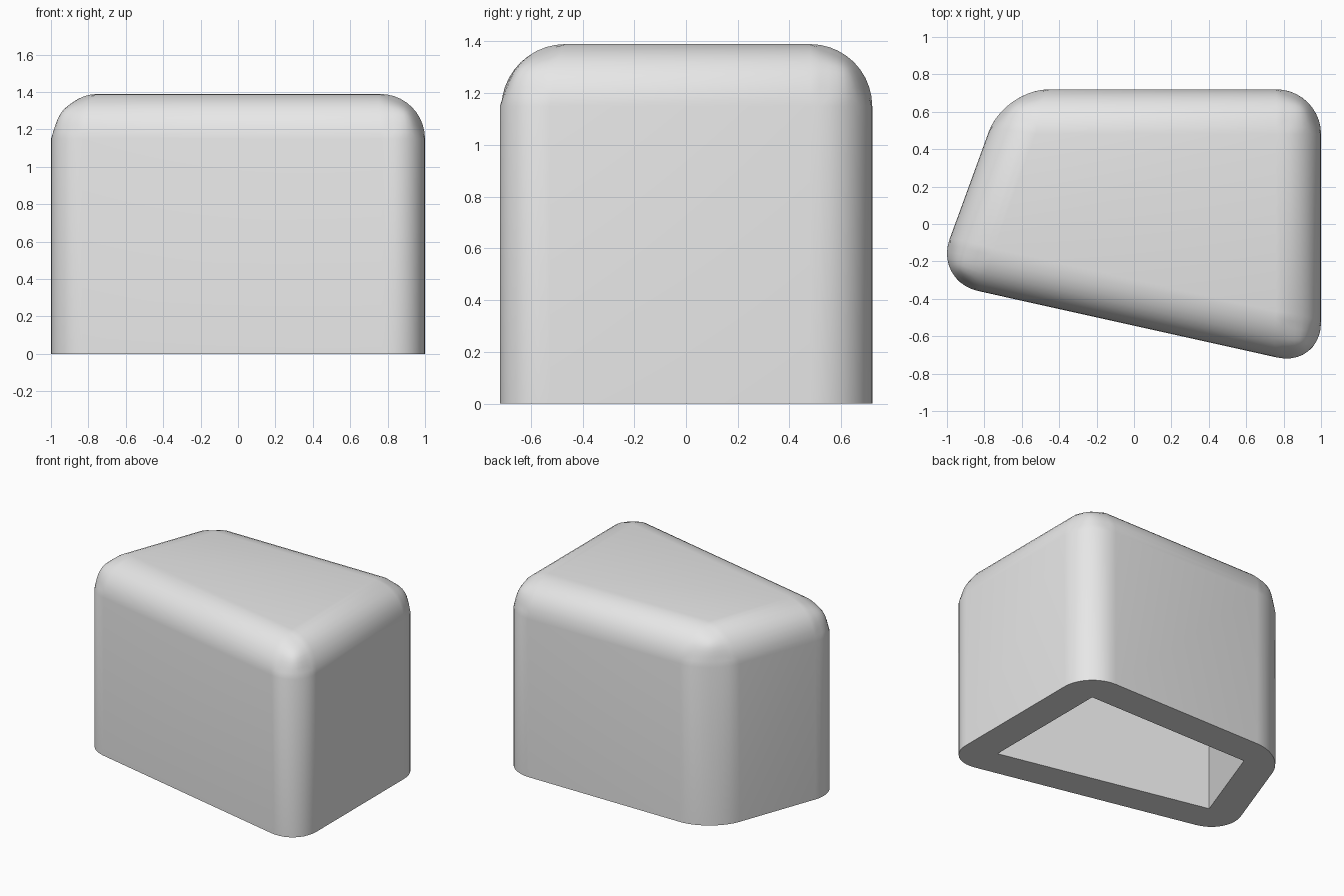
import bpy
import bmesh
import math
from mathutils import Vector

HEIGHT = 1.39
WALL = 0.23
ROUND = 0.24

cube = bpy.data.objects.get("Cube")
if cube:
    bpy.data.objects.remove(cube, do_unlink=True)

# Footprint corners, counter-clockwise from the front
footprint = [Vector(p) for p in ((-1.068, -0.306), (1, -0.766), (1, 0.72), (-0.694, 0.72))]


def inset(corners, d):
    """Move every side of a convex outline inward by d."""
    result = []
    for i, p in enumerate(corners):
        a = (corners[i - 1] - p).normalized()
        b = (corners[(i + 1) % len(corners)] - p).normalized()
        result.append(p + (a + b) * d / abs(a.cross(b)))
    return result


def open_box(bm, corners, height):
    """Walls and lid without a floor; returns its bottom vertices and its faces."""
    low = [bm.verts.new((p.x, p.y, 0)) for p in corners]
    high = [bm.verts.new((p.x, p.y, height)) for p in corners]
    faces = [bm.faces.new(high)]
    for i in range(len(corners)):
        j = (i + 1) % len(corners)
        faces.append(bm.faces.new((low[i], low[j], high[j], high[i])))
    return low, faces


bm = bmesh.new()

# Outer shell with rounded upright and top edges
open_box(bm, footprint, HEIGHT)
rounded = [e for e in bm.edges if not e.is_boundary]
bmesh.ops.bevel(bm, geom=rounded, offset=ROUND, offset_type='OFFSET',
                segments=10, profile=0.5, affect='EDGES', clamp_overlap=True)

# Sharp-cornered cavity, open underneath
open_box(bm, inset(footprint, WALL), HEIGHT - WALL)

# Flat rim joining the shell to the cavity
rim_edges = [e for e in bm.edges if e.is_boundary]
bmesh.ops.triangle_fill(bm, edges=rim_edges, use_beauty=True, normal=(0, 0, -1))
bmesh.ops.recalc_face_normals(bm, faces=bm.faces)

mesh = bpy.data.meshes.new("hollow_cover")
bm.to_mesh(mesh)
bm.free()
cover = bpy.data.objects.new("hollow_cover", mesh)
bpy.context.collection.objects.link(cover)

# Plain grey material
grey = bpy.data.materials.new("light_grey")
grey.use_nodes = True
colour = (0.8, 0.8, 0.8, 1)
grey.diffuse_color = colour
grey.node_tree.nodes["Principled BSDF"].inputs["Base Color"].default_value = colour
mesh.materials.append(grey)

# Smooth rounding with crisp rim and cavity edges
bpy.ops.object.select_all(action='DESELECT')
cover.select_set(True)
bpy.context.view_layer.objects.active = cover
bpy.ops.object.shade_smooth_by_angle(angle=math.radians(30))
